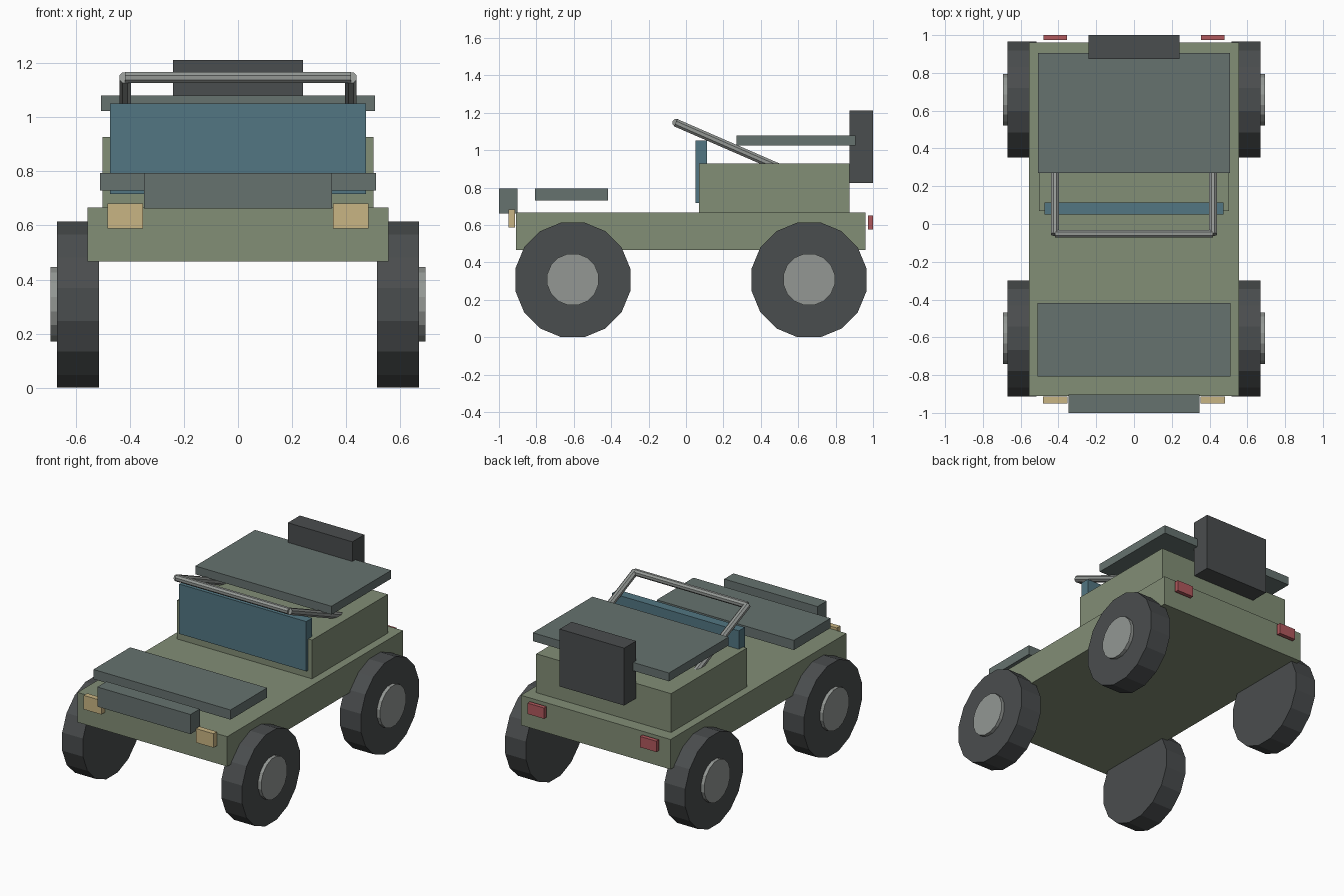
import bpy, bmesh, math
from mathutils import Vector, Matrix

if "Cube" in bpy.data.objects:
    bpy.data.objects.remove(bpy.data.objects["Cube"])


def material(name, r, g, b):
    m = bpy.data.materials.new(name)
    lin = [((c / 255 + 0.055) / 1.055) ** 2.4 for c in (r, g, b)]
    m.diffuse_color = (*lin, 1)
    m.use_nodes = True
    m.node_tree.nodes["Principled BSDF"].inputs["Base Color"].default_value = m.diffuse_color
    return m


GREEN = material("olive green", 130, 142, 118)
SLATE = material("slate grey", 102, 114, 111)
GLASS = material("blue glass", 82, 118, 130)
RUBBER = material("dark rubber", 74, 77, 78)
METAL = material("light metal", 147, 151, 148)
LAMP = material("lamp yellow", 201, 181, 131)
RED = material("tail red", 176, 88, 92)


def finish(name, bm, mat):
    me = bpy.data.meshes.new(name)
    bm.to_mesh(me)
    bm.free()
    me.materials.append(mat)
    ob = bpy.data.objects.new(name, me)
    bpy.context.collection.objects.link(ob)
    return ob


def box(name, mat, x, y, z):
    """Box from (min, max) ranges on each axis."""
    bm = bmesh.new()
    size = [b - a for a, b in (x, y, z)]
    mid = [(a + b) / 2 for a, b in (x, y, z)]
    bmesh.ops.create_cube(bm, size=1, matrix=Matrix.Translation(mid) @ Matrix.Diagonal((*size, 1)))
    return finish(name, bm, mat)


def rod(name, mat, a, b, radius, sides):
    """Flat-faced cylinder from a to b, with flats facing the axes."""
    a, b = Vector(a), Vector(b)
    d = b - a
    rot = d.to_track_quat('Z', 'Y').to_matrix().to_4x4()
    bm = bmesh.new()
    bmesh.ops.create_cone(bm, cap_ends=True, segments=sides, radius1=radius, radius2=radius,
                          depth=d.length,
                          matrix=Matrix.Translation((a + b) / 2) @ rot @ Matrix.Rotation(math.pi / sides, 4, 'Z'))
    return finish(name, bm, mat)


# Body and cabin
box("chassis_body", GREEN, (-0.557, 0.557), (-0.91, 0.96), (0.466, 0.667))
box("cabin", GREEN, (-0.502, 0.502), (0.07, 0.875), (0.66, 0.928))

# Panels, windshield and spare
box("roof_panel", SLATE, (-0.507, 0.507), (0.27, 0.905), (1.024, 1.08))
box("hood_panel", SLATE, (-0.51, 0.51), (-0.808, -0.418), (0.73, 0.795))
box("front_grille", SLATE, (-0.347, 0.347), (-1.0, -0.902), (0.662, 0.794))
box("windshield", GLASS, (-0.473, 0.473), (0.05, 0.113), (0.717, 1.052))
box("spare_carrier", RUBBER, (-0.24, 0.24), (0.873, 1.0), (0.826, 1.212))

# Roll bar crossbar
rod("roll_bar_cross", METAL, (-0.418, -0.052, 1.147), (0.418, -0.052, 1.147), 0.022, 8)

for side, s in (("left", -1), ("right", 1)):
    # Lamps and roll bar posts
    xs = sorted((s * 0.352, s * 0.483))
    box(side + "_headlight", LAMP, xs, (-0.95, -0.913), (0.588, 0.682))
    xs = sorted((s * 0.356, s * 0.48))
    box(side + "_taillight", RED, xs, (0.973, 1.0), (0.577, 0.65))
    rod(side + "_roll_bar_post", METAL, (s * 0.418, -0.055, 1.147), (s * 0.418, 0.55, 0.884), 0.023, 8)
    # Wheels with hubs
    for end, y in (("front", -0.605), ("rear", 0.658)):
        rod(f"{end}_{side}_tyre", RUBBER, (s * 0.515, y, 0.307), (s * 0.67, y, 0.307), 0.313, 16)
        rod(f"{end}_{side}_hub", METAL, (s * 0.6, y, 0.309), (s * 0.693, y, 0.309), 0.14, 16)
